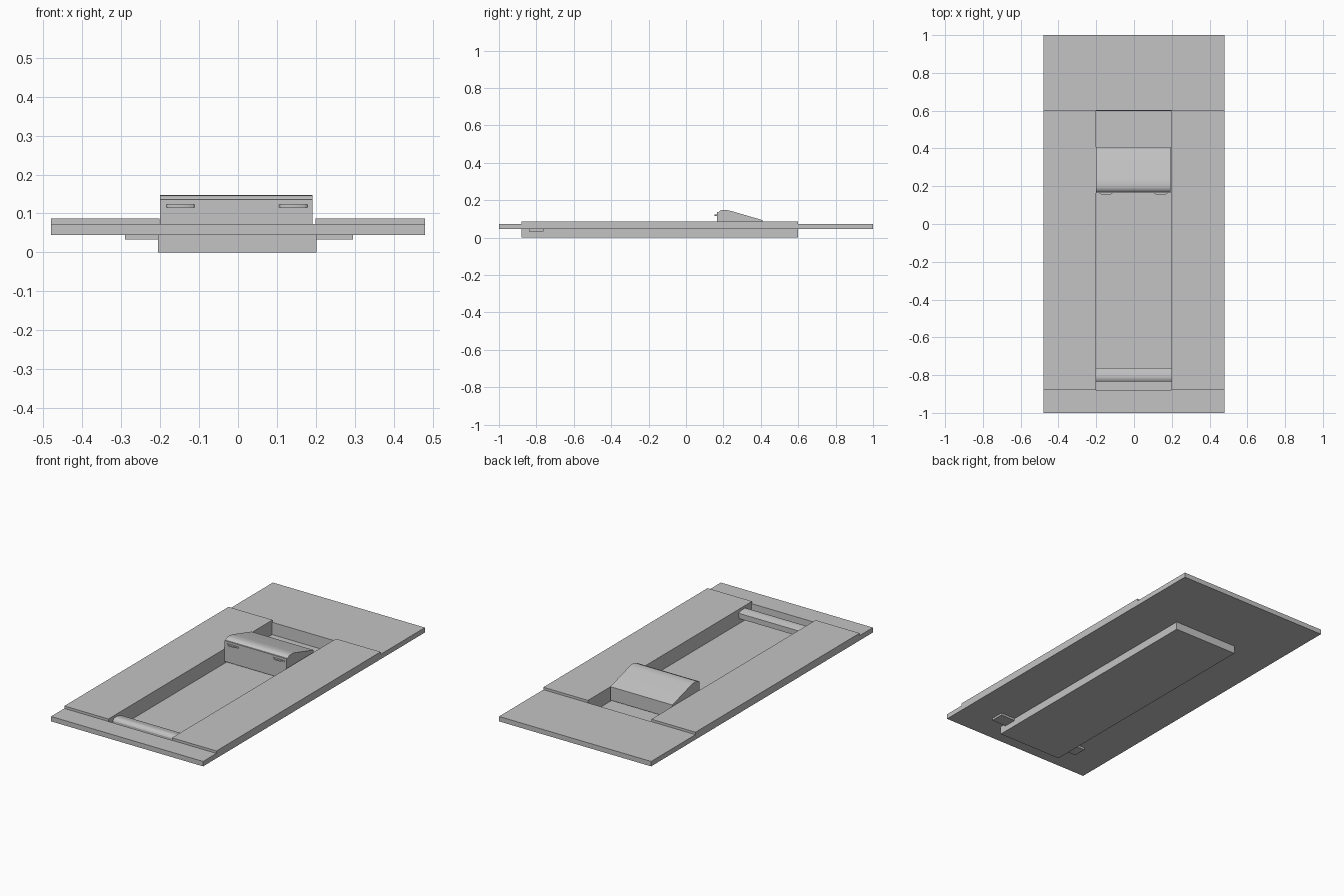
import bpy, bmesh, math

cube = bpy.data.objects.get("Cube")
if cube:
    bpy.data.objects.remove(cube, do_unlink=True)

grey = bpy.data.materials.new("plain_grey")
grey.use_nodes = True
colour = (0.55, 0.55, 0.55, 1)
grey.diffuse_color = colour
grey.node_tree.nodes["Principled BSDF"].inputs["Base Color"].default_value = colour


def finish(name, bm, smooth=False):
    bmesh.ops.recalc_face_normals(bm, faces=bm.faces)
    mesh = bpy.data.meshes.new(name)
    bm.to_mesh(mesh)
    bm.free()
    mesh.materials.append(grey)
    obj = bpy.data.objects.new(name, mesh)
    bpy.context.collection.objects.link(obj)
    if smooth:
        bpy.ops.object.select_all(action="DESELECT")
        obj.select_set(True)
        bpy.context.view_layer.objects.active = obj
        bpy.ops.object.shade_smooth_by_angle(angle=math.radians(25))
    return obj


def prism(name, points, place, low, high, smooth=False):
    """Extrude a 2D outline from low to high; place maps (u, v, w) to a position."""
    bm = bmesh.new()
    ends = [[bm.verts.new(place(u, v, w)) for u, v in points] for w in (low, high)]
    for ring in ends:
        bm.faces.new(ring)
    for i in range(len(points)):
        j = (i + 1) % len(points)
        bm.faces.new((ends[0][i], ends[0][j], ends[1][j], ends[1][i]))
    return finish(name, bm, smooth)


def rect(x0, x1, y0, y1):
    return [(x0, y0), (x1, y0), (x1, y1), (x0, y1)]


def upright(u, v, w):
    return (u, v, w)


def sideways(u, v, w):
    return (w, u, v)


# Main dimensions
HALF_W, HALF_L = 0.48, 1.0
LEFT, RIGHT, FRONT, BACK = -0.205, 0.202, -0.88, 0.6
PLATE_LOW, PLATE_TOP, RAIL_TOP = 0.045, 0.073, 0.087
WALL = 0.003

# Base plate: a rectangular frame around the slot
bm = bmesh.new()
rings = []
for outline in (rect(-HALF_W, HALF_W, -HALF_L, HALF_L), rect(LEFT, RIGHT, FRONT, BACK)):
    for z in (PLATE_LOW, PLATE_TOP):
        rings.append([bm.verts.new((x, y, z)) for x, y in outline])
outer_low, outer_top, inner_low, inner_top = rings
for a, b in ((outer_low, outer_top), (outer_top, inner_top),
             (inner_top, inner_low), (inner_low, outer_low)):
    for i in range(4):
        j = (i + 1) % 4
        bm.faces.new((a[i], a[j], b[j], b[i]))
finish("base_plate", bm)

# Raised side rails
prism("right_rail", rect(-HALF_W, LEFT + WALL, FRONT, BACK), upright, PLATE_TOP, RAIL_TOP)
prism("left_rail", rect(RIGHT - WALL, HALF_W, FRONT, BACK), upright, PLATE_TOP, RAIL_TOP)

# Open tray hanging in the slot
bm = bmesh.new()
low = [bm.verts.new((x, y, 0)) for x, y in rect(LEFT, RIGHT, FRONT, BACK)]
top = [bm.verts.new((x, y, PLATE_TOP)) for x, y in rect(LEFT, RIGHT, FRONT, BACK)]
bm.faces.new(low)
for i in range(4):
    j = (i + 1) % 4
    bm.faces.new((low[i], low[j], top[j], top[i]))
mouth = bm.faces.new(top)
bmesh.ops.recalc_face_normals(bm, faces=bm.faces)
bmesh.ops.inset_region(bm, faces=[mouth], thickness=WALL)
for v in mouth.verts:
    v.co.z = 0.004
finish("tray", bm)

# Front crossbar with a rounded top, and its side tabs
bar = [(-0.835, 0.033), (-0.835, 0.058), (-0.83, 0.066), (-0.822, 0.071),
       (-0.81, 0.073), (-0.795, 0.071), (-0.763, 0.063), (-0.763, 0.033)]
prism("front_crossbar", bar, sideways, LEFT, RIGHT, True)
prism("right_tab", rect(-0.29, LEFT, -0.84, -0.763), upright, 0.033, 0.05)
prism("left_tab", rect(RIGHT, 0.295, -0.84, -0.763), upright, 0.033, 0.05)

# Sliding block: steep front, rounded crest, long slope to the rear
block = [(0.172, 0.017), (0.172, 0.135), (0.178, 0.141), (0.187, 0.146),
         (0.2, 0.148), (0.22, 0.147), (0.24, 0.143), (0.408, 0.094), (0.408, 0.017)]
prism("slider_block", block, sideways, -0.2, 0.192, True)
prism("slider_front_panel", rect(0.165, 0.172, 0.017, 0.136), sideways, -0.2, 0.192)

# Two curved finger grips on the slider front
for side, centre in (("right", -0.148), ("left", 0.142)):
    arc = [(centre + 0.037 * math.cos(math.pi * k / 12),
            0.167 - 0.014 * math.sin(math.pi * k / 12)) for k in range(13)]
    prism(side + "_finger_grip", arc, upright, 0.116, 0.123)
